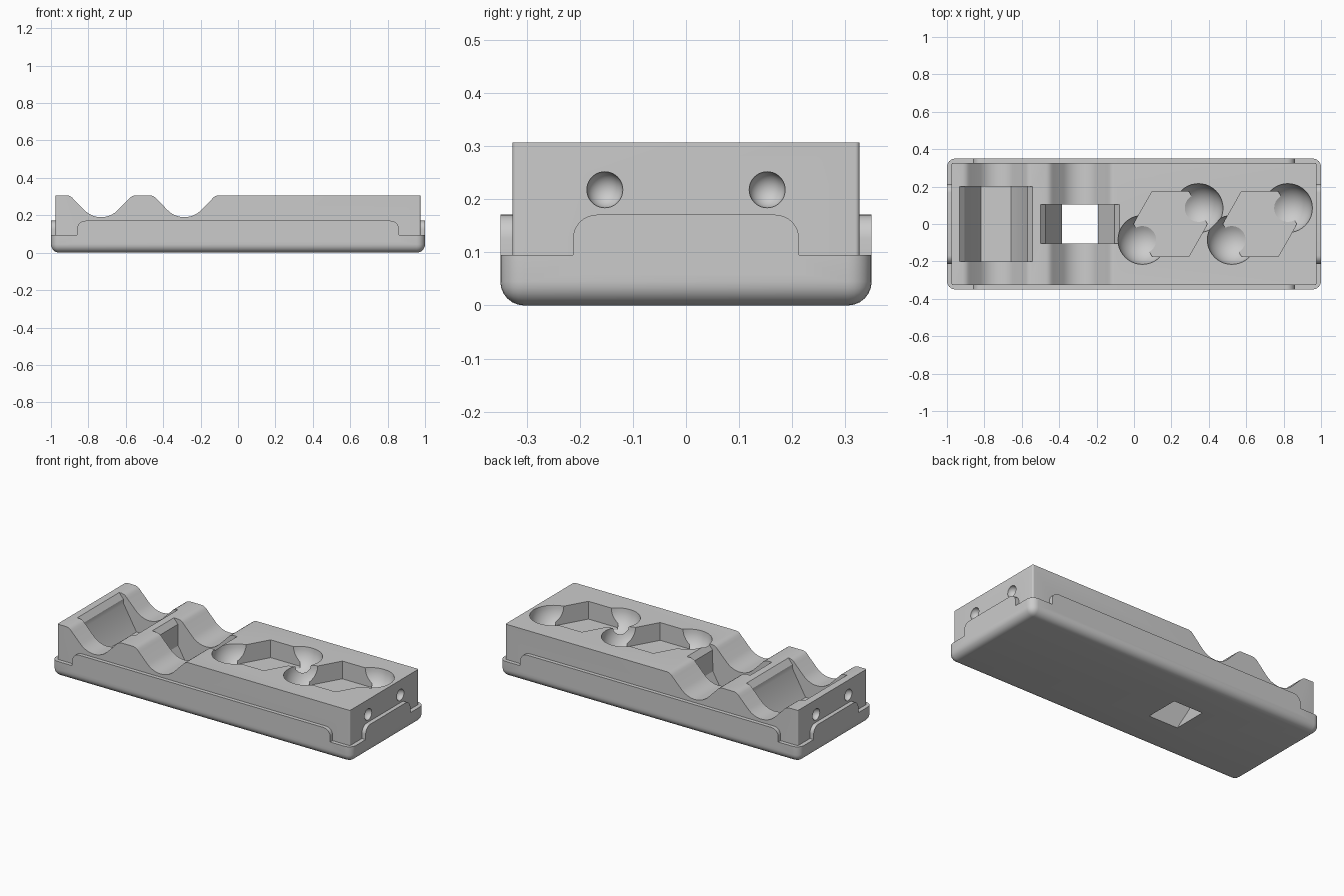
import bpy, bmesh
from math import sin, cos, pi, radians
from mathutils import Vector

cube = bpy.data.objects.get("Cube")
if cube:
    bpy.data.objects.remove(cube, do_unlink=True)

grey = bpy.data.materials.new("matte grey")
grey.use_nodes = True
colour = (0.6, 0.6, 0.6, 1)
grey.diffuse_color = colour
grey.node_tree.nodes["Principled BSDF"].inputs["Base Color"].default_value = colour


def finish(name, bm):
    bmesh.ops.recalc_face_normals(bm, faces=bm.faces)
    mesh = bpy.data.meshes.new(name)
    bm.to_mesh(mesh)
    bm.free()
    mesh.materials.append(grey)
    obj = bpy.data.objects.new(name, mesh)
    bpy.context.collection.objects.link(obj)
    return obj


def prism(name, profile, axis, lo, hi):
    """Extrude a 2D profile along x, y or z."""
    place = {"x": lambda a, b, t: (t, a, b),
             "y": lambda a, b, t: (a, t, b),
             "z": lambda a, b, t: (a, b, t)}[axis]
    bm = bmesh.new()
    face = bm.faces.new([bm.verts.new(place(a, b, lo)) for a, b in profile])
    out = bmesh.ops.extrude_face_region(bm, geom=[face])
    step = Vector(place(0, 0, hi - lo))
    bmesh.ops.translate(bm, vec=step, verts=[g for g in out["geom"] if isinstance(g, bmesh.types.BMVert)])
    return finish(name, bm)


def ball(name, centre, radius):
    bm = bmesh.new()
    bmesh.ops.create_uvsphere(bm, u_segments=40, v_segments=20, radius=radius)
    bmesh.ops.translate(bm, vec=centre, verts=bm.verts)
    return finish(name, bm)


def box(name, half_x, half_y, lo, hi, radius, round_bottom):
    bm = bmesh.new()
    bmesh.ops.create_cube(bm, size=1)
    for v in bm.verts:
        v.co = (v.co.x * 2 * half_x, v.co.y * 2 * half_y, lo if v.co.z < 0 else hi)
    edges = []
    for e in bm.edges:
        a, b = e.verts
        if a.co.z != b.co.z or (round_bottom and max(a.co.z, b.co.z) == lo):
            edges.append(e)
    bmesh.ops.bevel(bm, geom=edges, offset=radius, segments=6, profile=0.5, affect="EDGES")
    return finish(name, bm)


def combine(target, other, operation):
    mod = target.modifiers.new(operation, "BOOLEAN")
    mod.operation = operation
    mod.solver = "EXACT"
    mod.object = other
    bpy.context.view_layer.objects.active = target
    bpy.ops.object.modifier_apply(modifier=mod.name)
    bpy.data.objects.remove(other, do_unlink=True)


def arch(half, radius, lo, hi):
    """Upright tab outline with rounded upper corners."""
    right = [(half - radius + radius * cos(t), hi - radius + radius * sin(t))
             for t in (i * pi / 16 for i in range(9))]
    outline = [(half, lo)] + right
    return outline + [(-a, b) for a, b in reversed(outline)]


TOP, OVER = 0.307, 0.4

# Tray base, raised rim tabs and upper block
holder = box("holder", 1.0, 0.35, 0, 0.095, 0.045, True)
combine(holder, box("upper_block", 0.975, 0.327, 0.05, TOP, 0.008, False), "UNION")
combine(holder, prism("long_rim", arch(0.86, 0.045, 0.06, 0.171), "y", -0.35, 0.35), "UNION")
combine(holder, prism("short_rim", arch(0.213, 0.045, 0.06, 0.171), "x", -1.0, 1.0), "UNION")

# Cradles across the block: round bottom, sloping sides, eased lips
half = [(0.125 * sin(radians(t)), 0.315 - 0.125 * cos(radians(t))) for t in range(0, 46, 5)]
half += [(0.145, 0.284), (0.155, 0.295), (0.167, 0.303), (0.182, TOP), (0.182, OVER)]
for centre in (-0.732, -0.287):
    outline = [(centre - a, b) for a, b in reversed(half[1:])] + [(centre + a, b) for a, b in half]
    combine(holder, prism("cradle_cutter", outline, "y", -0.5, 0.5), "DIFFERENCE")

# Lying hexagonal pockets: the first has a floor, the second passes through
for centre, depth, side in (
        (-0.737, 0.2, [(0.08, 0.1), (0.165, 0.247), (0.168, 0.275), (0.195, TOP), (0.195, OVER)]),
        (-0.289, 0.103, [(0.097, -0.1), (0.097, 0), (0.182, 0.147), (0.184, 0.275), (0.211, TOP), (0.211, OVER)])):
    outline = [(centre - a, b) for a, b in reversed(side)] + [(centre + a, b) for a, b in side]
    combine(holder, prism("pocket_cutter", outline, "y", -depth, depth), "DIFFERENCE")

# Upright hexagonal pockets, each with two round finger scoops
for centre in (0.195, 0.673):
    hexagon = [(centre + 0.197 * cos(i * pi / 3), 0.2 * sin(i * pi / 3)) for i in range(6)]
    combine(holder, prism("hex_cutter", hexagon, "z", 0.2, OVER), "DIFFERENCE")
    for side in (-1, 1):
        scoop = ball("scoop_cutter", (centre + side * 0.15, side * 0.085, TOP + 0.001), 0.131)
        combine(holder, scoop, "DIFFERENCE")

# Round dimples in both ends
for x in (-0.975, 0.975):
    for y in (-0.153, 0.153):
        combine(holder, ball("dimple_cutter", (x, y, 0.218), 0.034), "DIFFERENCE")

# Smooth curves, sharp edges
bpy.ops.object.select_all(action="DESELECT")
holder.select_set(True)
bpy.context.view_layer.objects.active = holder
bpy.ops.object.shade_smooth_by_angle(angle=radians(25))
